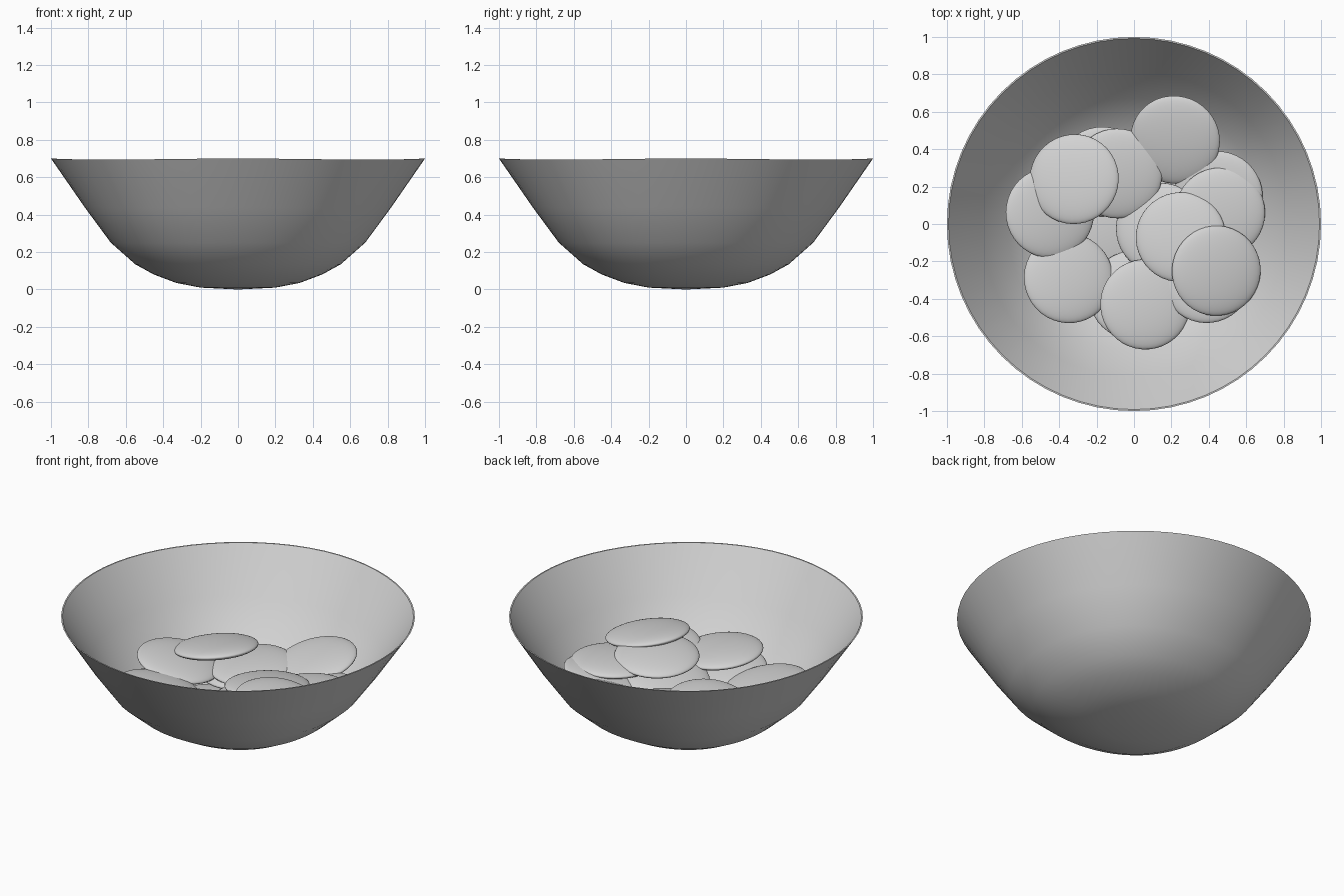
import bpy, bmesh
from math import atan2, sin, sqrt, pi
from mathutils import Vector

cube = bpy.data.objects.get("Cube")
if cube:
    bpy.data.objects.remove(cube)

GREY = (0.65, 0.65, 0.65, 1)
grey = bpy.data.materials.new("plain grey")
grey.use_nodes = True
grey.diffuse_color = GREY
grey.node_tree.nodes["Principled BSDF"].inputs["Base Color"].default_value = GREY


def add_object(name, bm):
    mesh = bpy.data.meshes.new(name)
    bm.to_mesh(mesh)
    bm.free()
    mesh.materials.append(grey)
    mesh.shade_smooth()
    obj = bpy.data.objects.new(name, mesh)
    bpy.context.collection.objects.link(obj)
    return obj


# Bowl: thin shell turned from a profile, outside up and inside back down
HEIGHT, WALL = .7, .008
outside = [(0, 0), (.2, .01), (.33, .035), (.45, .08), (.55, .135),
           (.68, .25), (.82, .44), (1, HEIGHT)]
inside = [(max(r - WALL, 0), z + WALL * (1 - r)) for r, z in reversed(outside)]
bm = bmesh.new()
verts = [bm.verts.new((r, 0, z)) for r, z in outside + inside]
edges = [bm.edges.new(pair) for pair in zip(verts, verts[1:])]
bmesh.ops.spin(bm, geom=verts + edges, cent=(0, 0, 0), axis=(0, 0, 1),
               angle=2 * pi, steps=64, use_duplicate=False)
bmesh.ops.remove_doubles(bm, verts=bm.verts, dist=.0005)
bmesh.ops.recalc_face_normals(bm, faces=bm.faces)
# The belly is a little fuller and the rim a little lower on the diagonals
for v in bm.verts:
    diagonal = sin(2 * atan2(v.co.y, v.co.x)) ** 2
    t = min(max(v.co.z / HEIGHT, 0), 1)
    swell = 1 + .035 * diagonal * sin(pi * sqrt(t))
    v.co = (v.co.x * swell, v.co.y * swell, v.co.z - .006 * t * diagonal)
bowl = add_object("bowl", bm)
bpy.context.view_layer.objects.active = bowl
bowl.select_set(True)
bpy.ops.object.shade_smooth_by_angle(angle=pi / 4)

# Pieces: flattened rounds heaped in the bowl, as centre and lean of the upper side
RADIUS, HALF_THICK = .241, .042
pieces = [
    ((-.32, .24, .33), (-.16, .09)),
    ((-.45, .06, .275), (.21, .03)),
    ((-.35, -.29, .26), (.15, .1)),
    ((.06, -.43, .30), (.08, .05)),
    ((.0, -.38, .23), (-.05, .15)),
    ((.22, .45, .31), (-.13, -.22)),
    ((.46, .06, .32), (.0, -.03)),
    ((.45, .15, .28), (-.15, -.12)),
    ((.25, -.07, .36), (-.07, .09)),
    ((.14, -.02, .27), (-.2, .1)),
    ((.44, -.25, .38), (.18, -.04)),
    ((.39, -.29, .305), (-.08, .12)),
    ((-.09, .27, .265), (-.05, -.1)),
    ((-.17, .28, .22), (.0, -.1)),
    ((-.12, -.05, .13), (.1, 0)),
    ((.16, .12, .16), (-.1, -.1)),
]
for i, (centre, lean) in enumerate(pieces):
    bm = bmesh.new()
    bmesh.ops.create_uvsphere(bm, u_segments=40, v_segments=20, radius=1)
    obj = add_object(f"piece_{i + 1}", bm)
    obj.location = centre
    obj.scale = (RADIUS, RADIUS, HALF_THICK)
    obj.rotation_mode = 'QUATERNION'
    obj.rotation_quaternion = Vector((*lean, 1)).to_track_quat('Z', 'Y')
